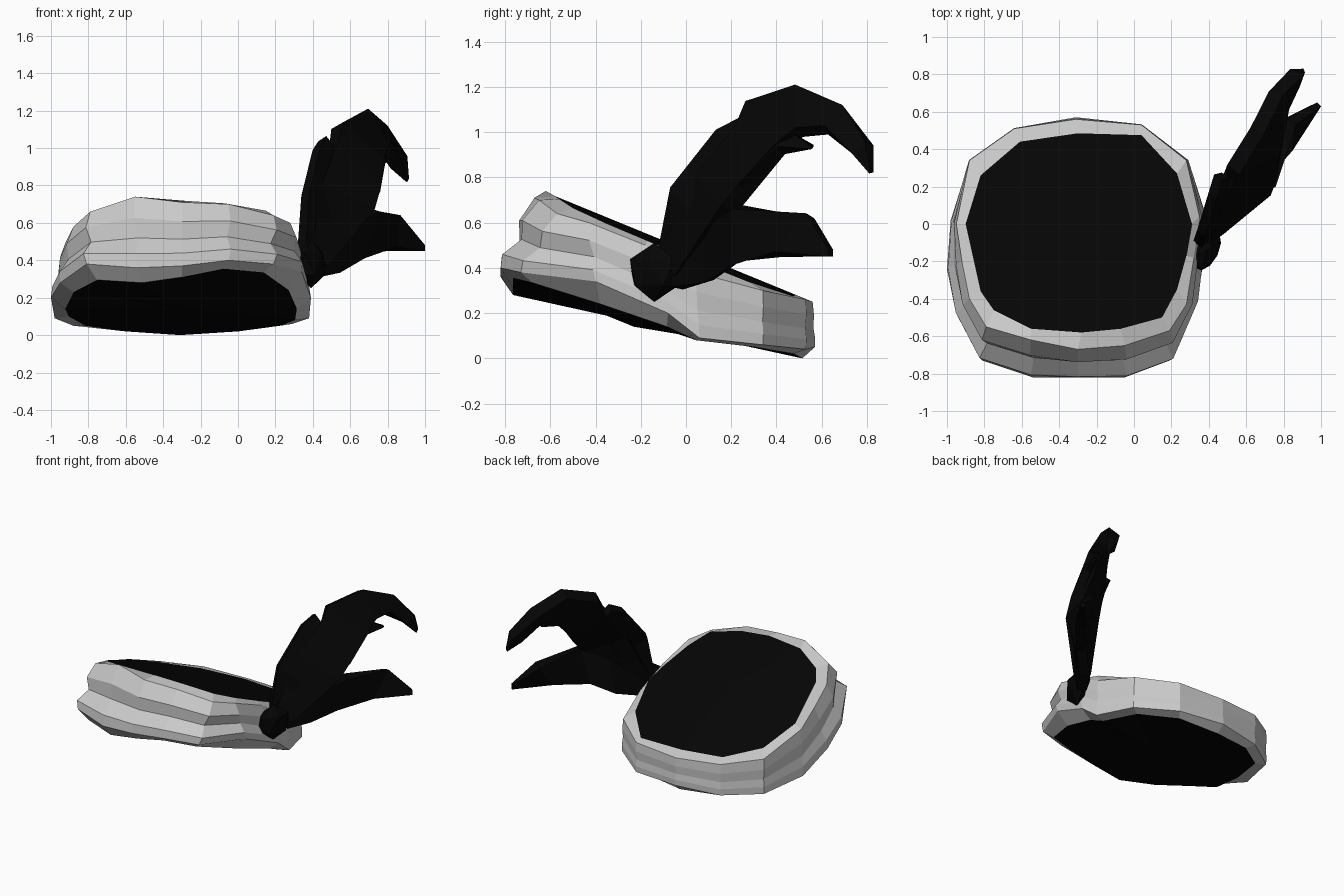
import bpy
import bmesh
from mathutils import Vector, Matrix

default_cube = bpy.data.objects.get("Cube")
if default_cube:
    bpy.data.objects.remove(default_cube, do_unlink=True)


def make_material(name, rgb, roughness=0.8):
    material = bpy.data.materials.new(name)
    material.use_nodes = True
    colour = (*rgb, 1.0)
    material.diffuse_color = colour
    shader = next(n for n in material.node_tree.nodes if n.type == "BSDF_PRINCIPLED")
    shader.inputs["Base Color"].default_value = colour
    shader.inputs["Roughness"].default_value = roughness
    return material


light_grey = make_material("light grey cloth", (0.59, 0.59, 0.59))
black = make_material("black cloth", (0.0015, 0.0015, 0.0015))


def finish(name, bm, material):
    """Turn a bmesh into a flat-shaded object."""
    bmesh.ops.recalc_face_normals(bm, faces=bm.faces)
    mesh = bpy.data.meshes.new(name)
    bm.to_mesh(mesh)
    bm.free()
    mesh.materials.append(material)
    obj = bpy.data.objects.new(name, mesh)
    bpy.context.scene.collection.objects.link(obj)
    return obj


def bridge(bm, ring_a, ring_b):
    """Join two closed rings of vertices with quads."""
    count = len(ring_a)
    for i in range(count):
        j = (i + 1) % count
        bm.faces.new((ring_a[i], ring_a[j], ring_b[j], ring_b[i]))


# Outlines of the wrapped band, from the back round past the left side
TOP_INNER = [(-.3, .485), (.04, .475), (.23, .27), (.31, 0), (.28, -.17), (.23, -.35),
             (.15, -.5), (-.07, -.56), (-.28, -.58), (-.55, -.56), (-.75, -.46),
             (-.82, -.36), (-.86, -.18), (-.9, 0), (-.82, .26), (-.61, .44)]
TOP_OUTER = [(-.31, .56, .25), (.04, .53, .26), (.28, .34, .3), (.35, .04, .38),
             (.32, -.18, .5), (.28, -.43, .6), (.19, -.57, .64), (-.05, -.65, .7),
             (-.3, -.67, .71), (-.55, -.62, .74), (-.79, -.55, .66), (-.88, -.4, .58),
             (-.92, -.2, .5), (-.95, 0, .42), (-.88, .34, .31), (-.64, .51, .27)]
LOW_OUTER = [(-.31, .57, .05), (.04, .53, .04), (.29, .34, .06), (.38, .06, .09),
             (.39, -.08, .2), (.34, -.4, .34), (.19, -.73, .38), (-.05, -.82, .4),
             (-.3, -.82, .37), (-.54, -.82, .36), (-.81, -.73, .38), (-.95, -.48, .28),
             (-1, -.24, .2), (-.98, .02, .09), (-.88, .34, .05), (-.64, .51, .04)]
LOW_INNER_HEIGHTS = [0, .02, .05, .08, .14, .24, .335, .355,
                     .31, .28, .295, .23, .14, .1, .05, .02]
MIDDLE = Vector((-.3, -.13))


def top_height(x, y):
    return .48 - .41 * y - .03 * min(1, abs(x - MIDDLE.x) / .55) ** 2


top_inner = [Vector((x, y, top_height(x, y))) for x, y in TOP_INNER]
top_outer = [Vector(p) for p in TOP_OUTER]
low_outer = [Vector(p) for p in LOW_OUTER]
low_inner = [Vector((MIDDLE.x + (p.x - MIDDLE.x) * .89,
                     MIDDLE.y + (p.y - MIDDLE.y) * .92, z))
             for p, z in zip(low_outer, LOW_INNER_HEIGHTS)]


def fold(fraction, inset):
    """A crease part of the way down the side, deepest at the front."""
    ring = []
    for a, b in zip(top_outer, low_outer):
        p = a.lerp(b, fraction)
        pull = inset * max(.1, min(1, -p.y / .7))
        p.x += (MIDDLE.x - p.x) * pull
        p.y += (MIDDLE.y - p.y) * pull
        ring.append(p)
    return ring


# Band: stacked rings from the top rim, over three creases, to the bottom rim
bm = bmesh.new()
layers = [top_inner, top_outer, fold(.3, -.04), fold(.58, .035), fold(.8, -.04),
          low_outer, low_inner]
rings = [[bm.verts.new(p) for p in layer] for layer in layers]
for upper_ring, lower_ring in zip(rings, rings[1:]):
    bridge(bm, upper_ring, lower_ring)
finish("band", bm, light_grey)


# Dark fillings that close the band above and below
def make_cap(name, ring, height, faces_up):
    bm = bmesh.new()
    verts = [bm.verts.new(p) for p in ring]
    centre = bm.verts.new((*MIDDLE, height))
    for i, v in enumerate(verts):
        bm.faces.new((v, verts[(i + 1) % len(verts)], centre))
    obj = finish(name, bm, black)
    if (obj.data.polygons[0].normal.z > 0) != faces_up:
        obj.data.flip_normals()


make_cap("top_filling", top_inner, top_height(*MIDDLE), True)
make_cap("bottom_filling", low_inner, .14, False)


# Tails: blunt blades spanning an upper and a lower edge
def make_blade(name, upper, lower, thickness):
    bm = bmesh.new()
    upper, lower = [Vector(p) for p in upper], [Vector(p) for p in lower]
    mids = [a.lerp(b, .5) for a, b in zip(upper, lower)]
    last = len(mids) - 1
    sections = []
    for i, (a, b) in enumerate(zip(upper, lower)):
        along = mids[min(i + 1, last)] - mids[max(i - 1, 0)]
        side = (a - b).cross(along).normalized()
        side *= min(thickness, (a - b).length * .5)
        sections.append([bm.verts.new(p) for p in (a + side, b + side, b - side, a - side)])
    for s, t in zip(sections, sections[1:]):
        bridge(bm, s, t)
    bm.faces.new(sections[0])
    bm.faces.new(sections[-1])
    finish(name, bm, black)


make_blade("short_upper_tail",
           [(.34, -.11, .45), (.36, -.05, .75), (.42, .15, 1), (.45, .25, 1.05)],
           [(.42, -.02, .38), (.52, .08, .6), (.54, .2, .85), (.49, .26, 1)], .03)
make_blade("curled_tail",
           [(.37, -.08, .48), (.43, .08, .8), (.51, .25, 1.01), (.53, .29, 1.12),
            (.66, .5, 1.19), (.76, .7, 1.1), (.87, .81, .95), (.91, .82, .84)],
           [(.45, -.02, .36), (.71, .19, .66), (.74, .28, .77), (.75, .41, .92),
            (.77, .5, 1), (.79, .62, 1.01), (.85, .75, .9), (.9, .82, .82)], .045)
make_blade("tail_spur",
           [(.6, .3, 1), (.72, .45, 1), (.81, .56, .94)],
           [(.74, .25, .75), (.77, .42, .92), (.8, .56, .93)], .03)
make_blade("lower_tail",
           [(.38, -.06, .42), (.58, .1, .58), (.73, .22, .67), (.84, .55, .63),
            (.99, .64, .48)],
           [(.43, -.04, .31), (.52, .1, .34), (.65, .22, .42), (.82, .41, .46),
            (.99, .64, .45)], .035)

# Knot where the tails leave the band
bm = bmesh.new()
bmesh.ops.create_icosphere(bm, subdivisions=1, radius=1)
bmesh.ops.scale(bm, verts=bm.verts, vec=(.07, .13, .13))
bmesh.ops.rotate(bm, verts=bm.verts, cent=(0, 0, 0), matrix=Matrix.Rotation(-.45, 3, "Z"))
bmesh.ops.translate(bm, verts=bm.verts, vec=(.39, -.14, .38))
finish("knot", bm, black)
